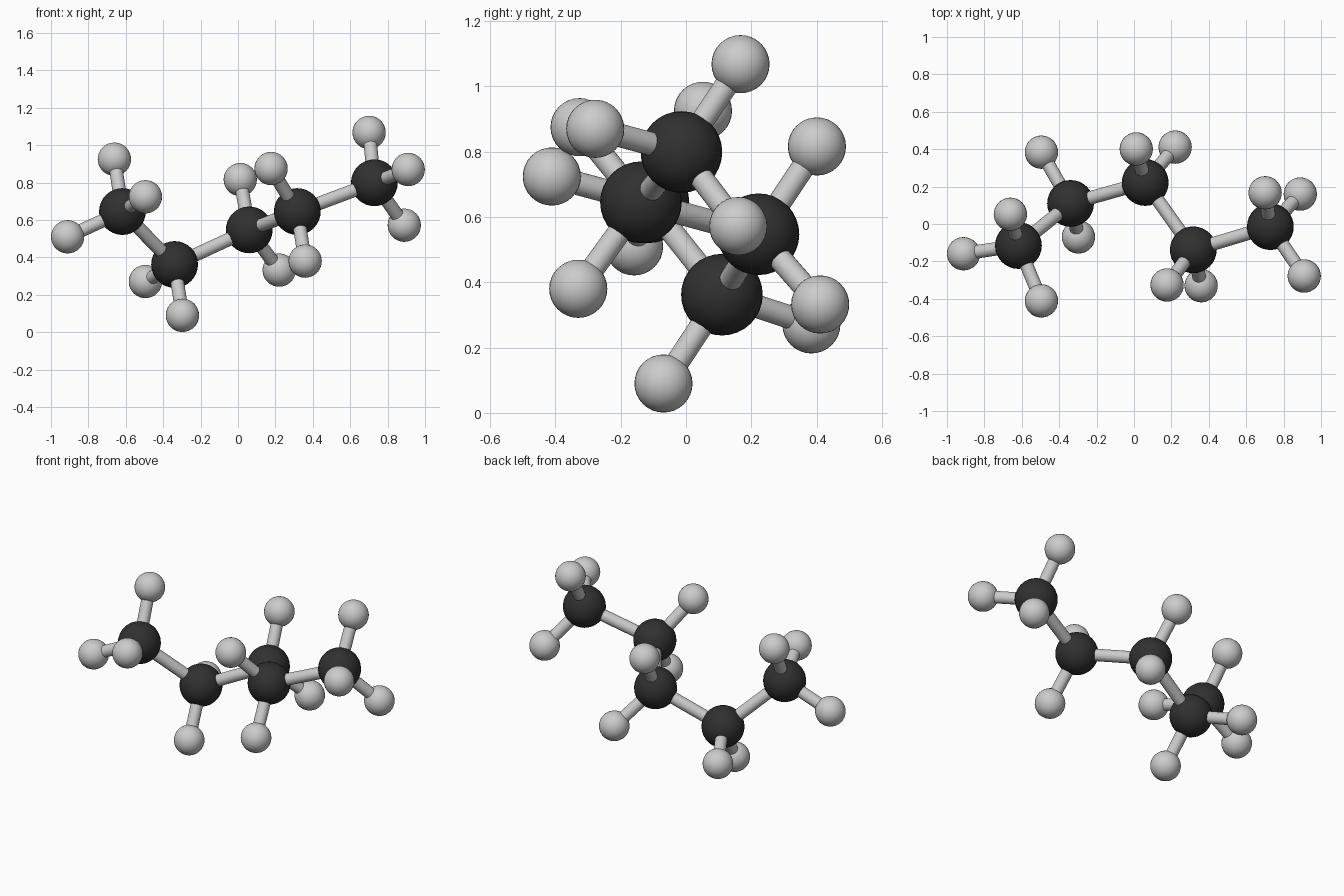
import bpy
from mathutils import Vector

if "Cube" in bpy.data.objects:
    bpy.data.objects.remove(bpy.data.objects["Cube"])

R_CARBON, R_HYDROGEN, R_BOND = 0.125, 0.089, 0.036

# Each carbon with its attached hydrogens
CHAIN = [
    ((-0.618, -0.115, 0.645), [(-0.661, 0.052, 0.925), (-0.495, -0.411, 0.724), (-0.911, -0.159, 0.510)]),
    ((-0.339, 0.110, 0.362), [(-0.495, 0.384, 0.271), (-0.297, -0.069, 0.090)]),
    ((0.060, 0.222, 0.547), [(0.012, 0.401, 0.816), (0.220, 0.411, 0.332)]),
    ((0.317, -0.138, 0.645), [(0.177, -0.326, 0.875), (0.359, -0.330, 0.380)]),
    ((0.729, -0.014, 0.799), [(0.701, 0.167, 1.068), (0.889, 0.160, 0.572), (0.910, -0.278, 0.870)]),
]


def material(name, rgb):
    m = bpy.data.materials.new(name)
    m.diffuse_color = (*rgb, 1)
    m.use_nodes = True
    m.node_tree.nodes["Principled BSDF"].inputs["Base Color"].default_value = m.diffuse_color
    return m


BLACK = material("carbon_black", (0.03, 0.03, 0.03))


def atom(name, p, r, mat=None):
    bpy.ops.mesh.primitive_uv_sphere_add(segments=32, ring_count=16, radius=r, location=p)
    ob = bpy.context.object
    ob.name = name
    bpy.ops.object.shade_smooth()
    if mat:
        ob.data.materials.append(mat)


def bond(name, a, b):
    a, b = Vector(a), Vector(b)
    d = b - a
    bpy.ops.mesh.primitive_cylinder_add(vertices=24, radius=R_BOND, depth=d.length, location=(a + b) / 2)
    ob = bpy.context.object
    ob.name = name
    ob.rotation_euler = d.to_track_quat('Z', 'Y').to_euler()
    bpy.ops.object.shade_smooth_by_angle()


# Carbons, hydrogens and the bonds between them
for i, (c, hydrogens) in enumerate(CHAIN, 1):
    atom(f"carbon_{i}", c, R_CARBON, BLACK)
    if i < len(CHAIN):
        bond(f"chain_bond_{i}", c, CHAIN[i][0])
    for j, h in enumerate(hydrogens, 1):
        atom(f"hydrogen_{i}_{j}", h, R_HYDROGEN)
        bond(f"hydrogen_bond_{i}_{j}", c, h)
